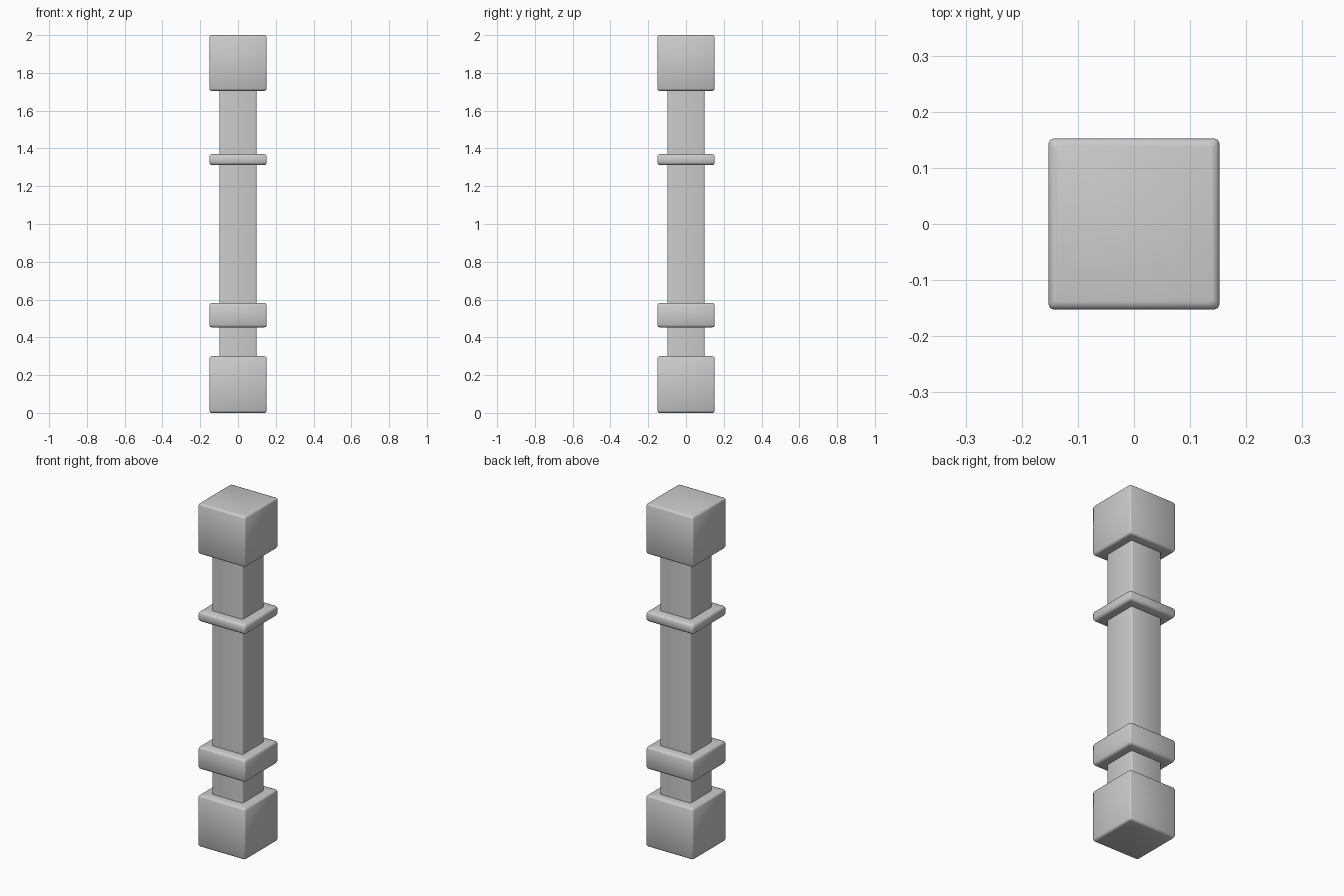
import bpy, bmesh, math

if "Cube" in bpy.data.objects:
    bpy.data.objects.remove(bpy.data.objects["Cube"])

WIDE, SLIM = 0.152, 0.099
CORNER = 0.008


def block(z0, z1, e):
    """Profile of a wide block with softened upper and lower rims."""
    return [(SLIM, z0), (WIDE - e, z0), (WIDE - e * 0.3, z0 + e * 0.3), (WIDE, z0 + e),
            (WIDE, z1 - e), (WIDE - e * 0.3, z1 - e * 0.3), (WIDE - e, z1), (SLIM, z1)]


# Side profile from foot to top: base block, lower collar, thin ring, cap block
profile = (block(0.0, 0.30, 0.012)[1:]
           + block(0.452, 0.583, 0.014)
           + block(1.312, 1.37, 0.014)
           + block(1.705, 2.0, 0.012)[:-1])


def section(bm, h, z):
    """Square ring with small rounded corners."""
    verts = []
    for cx, cy, start in ((1, 1, 0), (-1, 1, 90), (-1, -1, 180), (1, -1, 270)):
        for step in (0, 45, 90):
            a = math.radians(start + step)
            verts.append(bm.verts.new((cx * (h - CORNER) + CORNER * math.cos(a),
                                       cy * (h - CORNER) + CORNER * math.sin(a), z)))
    return verts


# Loft the square sections into one closed column
bm = bmesh.new()
rings = [section(bm, h, z) for h, z in profile]
for lower, upper in zip(rings, rings[1:]):
    n = len(lower)
    for i in range(n):
        j = (i + 1) % n
        bm.faces.new((lower[i], lower[j], upper[j], upper[i]))
bm.faces.new(rings[0][::-1])
bm.faces.new(rings[-1])
bmesh.ops.recalc_face_normals(bm, faces=bm.faces)

mesh = bpy.data.meshes.new("square_column")
bm.to_mesh(mesh)
bm.free()
column = bpy.data.objects.new("square_column", mesh)
bpy.context.collection.objects.link(column)

# Smooth the softened rims while keeping inner steps crisp
bpy.context.view_layer.objects.active = column
column.select_set(True)
bpy.ops.object.shade_smooth_by_angle(angle=math.radians(50))
